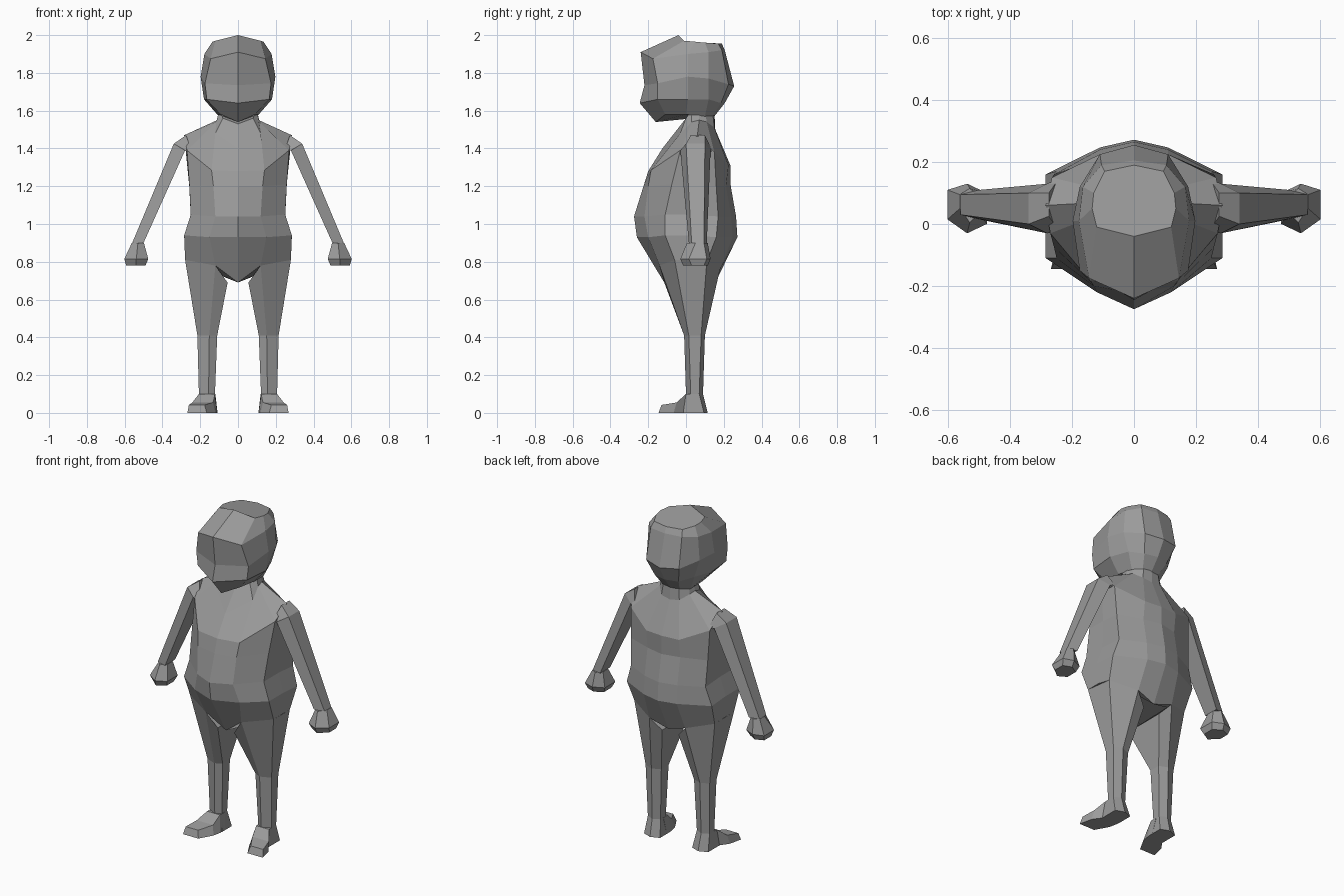
import bpy, bmesh

if "Cube" in bpy.data.objects:
    bpy.data.objects.remove(bpy.data.objects["Cube"])

grey = bpy.data.materials.new("plain grey")
grey.diffuse_color = (0.33, 0.33, 0.33, 1)
grey.use_nodes = True
grey.node_tree.nodes["Principled BSDF"].inputs["Base Color"].default_value = grey.diffuse_color


def loft(name, rings, mirror=False):
    """Skin closed rings of equal length, cap both ends, optionally mirror in x."""
    bm = bmesh.new()
    rows = [[bm.verts.new(p) for p in ring] for ring in rings]
    n = len(rows[0])
    for a, b in zip(rows, rows[1:]):
        for i in range(n):
            j = (i + 1) % n
            bm.faces.new((a[i], a[j], b[j], b[i]))
    bm.faces.new(rows[0][::-1])
    bm.faces.new(rows[-1])
    bmesh.ops.recalc_face_normals(bm, faces=bm.faces)
    mesh = bpy.data.meshes.new(name)
    bm.to_mesh(mesh)
    bm.free()
    mesh.materials.append(grey)
    obj = bpy.data.objects.new(name, mesh)
    bpy.context.collection.objects.link(obj)
    if mirror:
        mod = obj.modifiers.new("mirror", 'MIRROR')
        mod.use_mirror_merge = False
    return obj


def whole(half):
    """Complete a half ring that runs from front centre to back centre."""
    return half + [(-x, y, z) for x, y, z in half[-2:0:-1]]


def waist(z, strip, w, front, strip_y, side_front, side_back, back):
    """Torso ring: centre front, front strip, three side points, back strip, centre back."""
    return [(0, front, z), (strip, strip_y, z), (w, side_front, z + .01),
            (w, (side_front + side_back) / 2, z + .01), (w, side_back, z),
            (.11, back - .025, z), (0, back, z)]


# Torso: crotch, belly, chest, shoulders, collar and neck
hip = [(0, -.115, .69), (.12, -.14, .78), (.28, -.06, .81), (.28, .03, .81),
       (.27, .11, .80), (.12, .18, .76), (0, .17, .72)]
shoulder = [(0, -.20, 1.28), (.14, -.185, 1.285), (.27, -.03, 1.39), (.285, .06, 1.47),
            (.265, .15, 1.38), (.11, .225, 1.31), (0, .235, 1.31)]
collar = [(0, -.125, 1.40), (.12, -.03, 1.48), (.115, .03, 1.54), (.11, .07, 1.55),
          (.10, .11, 1.54), (.06, .15, 1.51), (0, .155, 1.50)]
neck = [(0, -.02, 1.53), (.08, .0, 1.56), (.10, .03, 1.60), (.10, .07, 1.60),
        (.09, .10, 1.60), (.05, .14, 1.60), (0, .15, 1.60)]
loft("torso", [whole(r) for r in (
    hip,
    waist(.93, .15, .285, -.26, -.20, -.11, .16, .272),
    waist(1.04, .12, .25, -.275, -.22, -.11, .17, .265),
    waist(1.20, .13, .258, -.225, -.20, -.075, .16, .237),
    shoulder, collar, neck)])

# Head: jaw, mouth, eye line, brow and crown
jaw = [(0, -.16, 1.54), (.09, -.11, 1.58), (.11, .0, 1.58),
       (.10, .10, 1.57), (.055, .14, 1.57), (0, .15, 1.57)]
mouth = [(0, -.245, 1.64), (.165, -.15, 1.66), (.18, .01, 1.66),
         (.14, .12, 1.66), (.08, .185, 1.64), (0, .205, 1.64)]
eyes = [(0, -.22, 1.735), (.175, -.15, 1.745), (.198, .01, 1.78),
        (.175, .12, 1.77), (.11, .225, 1.74), (0, .255, 1.73)]
brow = [(0, -.24, 1.91), (.145, -.175, 1.875), (.178, .01, 1.90),
        (.165, .12, 1.91), (.105, .19, 1.92), (0, .205, 1.92)]
crown = [(0, -.04, 2.0), (.12, -.01, 1.97), (.135, .05, 1.965),
         (.13, .10, 1.96), (.095, .17, 1.955), (0, .19, 1.955)]
loft("head", [whole(r) for r in (jaw, mouth, eyes, brow, crown)])

# Legs: hip, knee, ankle, heel
thigh = [(.055, -.115, .69)] + [hip[i] for i in (1, 2, 4, 5)] + [(.055, .15, .69)]


def leg_ring(z, x0, x1, y0, y1):
    w = x1 - x0
    return [(x0, y0 + .02, z), (x0 + w * .4, y0, z), (x1, y0 + .025, z),
            (x1, y1 - .02, z), (x0 + w * .5, y1, z), (x0, y1 - .02, z)]


loft("legs", [thigh, leg_ring(.41, .11, .215, -.01, .10), leg_ring(.10, .122, .207, .0, .09),
              leg_ring(0, .108, .215, -.02, .115)], mirror=True)


# Feet: instep to toe, turned slightly outward
def foot_ring(y, x0, x1, top):
    return [(x0, y, 0), (x1, y, 0), (x1 - .008, y + .015, top), (x0 + .012, y + .015, top)]


loft("feet", [foot_ring(.03, .108, .215, .10), foot_ring(-.015, .11, .215, .10),
              foot_ring(-.065, .12, .25, .055), foot_ring(-.145, .165, .268, .042)], mirror=True)


# Arms: inner front, outer front, outer back, inner back
def arm_ring(xi, zi, xo, zo, y0, y1, inset):
    return [(xi, y0, zi), (xo, y0 + inset, zo), (xo, y1 - inset, zo), (xi, y1, zi)]


loft("arms", [arm_ring(.24, 1.37, .275, 1.47, -.025, .15, .05),
              arm_ring(.28, 1.39, .34, 1.425, -.03, .13, .03),
              arm_ring(.50, .90, .56, .90, .015, .11, .015)], mirror=True)


# Hands: wrist, knuckles and fist end
def hand_ring(z, x0, x1, y0, y1):
    m = (x0 + x1) / 2
    return [(x0, y0 + .03, z), (m, y0, z), (x1, y0 + .045, z),
            (x1, y1 - .02, z), (m, y1, z), (x0, y1 - .03, z)]


loft("hands", [hand_ring(.90, .498, .562, .005, .115), hand_ring(.815, .475, .602, -.03, .13),
               hand_ring(.78, .49, .592, -.015, .115)], mirror=True)
